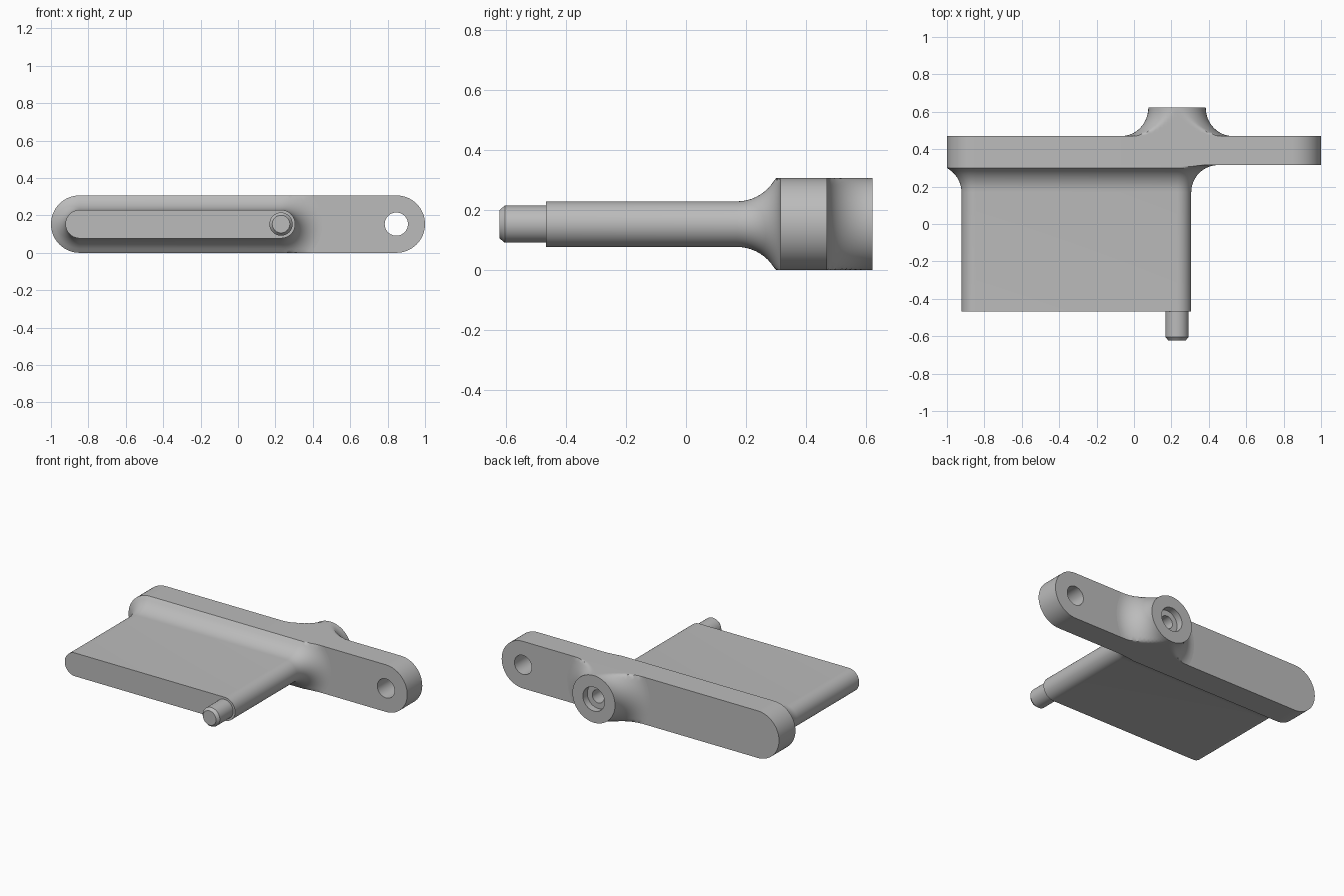
import bpy, bmesh
from math import sin, cos, pi, sqrt, radians

if "Cube" in bpy.data.objects:
    bpy.data.objects.remove(bpy.data.objects["Cube"])

R = 0.1535           # half height of the flange
ZC = R               # height of the shared axis
PIN_X = 0.23         # axis of the pin and the boss
FILLET = 0.145
Y_FRONT, Y_BACK, Y_END = 0.315, 0.47, 0.622

metal = bpy.data.materials.new("plain grey")
metal.use_nodes = True
grey = (0.5, 0.5, 0.5, 1)
metal.diffuse_color = grey
metal.node_tree.nodes["Principled BSDF"].inputs["Base Color"].default_value = grey


def loft(name, rings, cap_start=True, cap_end=True):
    """Skin a list of rings, each a list of points of equal length."""
    bm = bmesh.new()
    loops = [[bm.verts.new(p) for p in ring] for ring in rings]
    n = len(loops[0])
    for a, b in zip(loops, loops[1:]):
        for i in range(n):
            j = (i + 1) % n
            bm.faces.new((a[i], a[j], b[j], b[i]))
    if cap_start:
        bm.faces.new(loops[0])
    if cap_end:
        bm.faces.new(loops[-1])
    bmesh.ops.remove_doubles(bm, verts=bm.verts, dist=1e-5)
    bmesh.ops.recalc_face_normals(bm, faces=bm.faces)
    mesh = bpy.data.meshes.new(name)
    bm.to_mesh(mesh)
    bm.free()
    mesh.materials.append(metal)
    ob = bpy.data.objects.new(name, mesh)
    bpy.context.collection.objects.link(ob)
    return ob


def slot(x0, x1, r0, r1, y, n=32):
    """Rounded slot outline, trimmed to the flange height."""
    pts = []
    for x, r, start in ((x1, r1, -pi / 2), (x0, r0, pi / 2)):
        for i in range(n + 1):
            a = start + pi * i / n
            z = max(-R, min(R, r * sin(a)))
            pts.append((x + r * cos(a), y, ZC + z))
    return pts


def circle(x, r, y, n=64):
    return [(x + r * cos(2 * pi * i / n), y,
             ZC + max(-R, min(R, r * sin(2 * pi * i / n)))) for i in range(n)]


def lathe(name, x, profile, **caps):
    return loft(name, [circle(x, r, y) for r, y in profile], **caps)


def flare(t):
    """Growth of a concave fillet at fraction t of its length."""
    return FILLET * (1 - sqrt(max(0, 1 - t * t)))


def smooth(ob):
    bpy.ops.object.select_all(action='DESELECT')
    ob.select_set(True)
    bpy.context.view_layer.objects.active = ob
    bpy.ops.object.shade_smooth_by_angle(angle=radians(32))


steps = [sin(pi / 2 * i / 14) for i in range(15)]

# Flange with a through hole near its left end
flange = loft("flange", [slot(-1 + R, 1 - R, R, R, y) for y in (Y_FRONT, Y_BACK)])
cutter = lathe("hole_cutter", 1 - R, [(0.062, 0.2), (0.062, 0.6)])
cutter.hide_render = True
bpy.context.view_layer.objects.active = flange
cut = flange.modifiers.new("hole", 'BOOLEAN')
cut.operation, cut.solver, cut.object = 'DIFFERENCE', 'EXACT', cutter
bpy.ops.object.modifier_apply(modifier=cut.name)
bpy.data.objects.remove(cutter)

# Blade, flaring into the flange
BR = 0.076
rings = [slot(-1 + R, PIN_X, BR, BR, -0.467)]
for t in steps:
    r = BR + flare(t)
    rings.append(slot(-1 + R, PIN_X, min(r, R), r, Y_FRONT - FILLET * (1 - t)))
blade = loft("blade", rings, cap_end=False)

# Pin with a chamfered tip
pin = lathe("pin", PIN_X, [(0.047, -0.622), (0.062, -0.604), (0.062, -0.46)])

# Boss: concave flare, flat rim and stepped socket
outer = [(R + flare(t), Y_END - (Y_END - Y_BACK) * t) for t in reversed(steps)]
socket = [(0.078, Y_END), (0.078, Y_END - 0.045), (0.042, Y_END - 0.045),
          (0.042, Y_END - 0.14)]
boss = lathe("boss", PIN_X, outer + socket, cap_start=False)

for ob in (flange, blade, pin, boss):
    smooth(ob)
